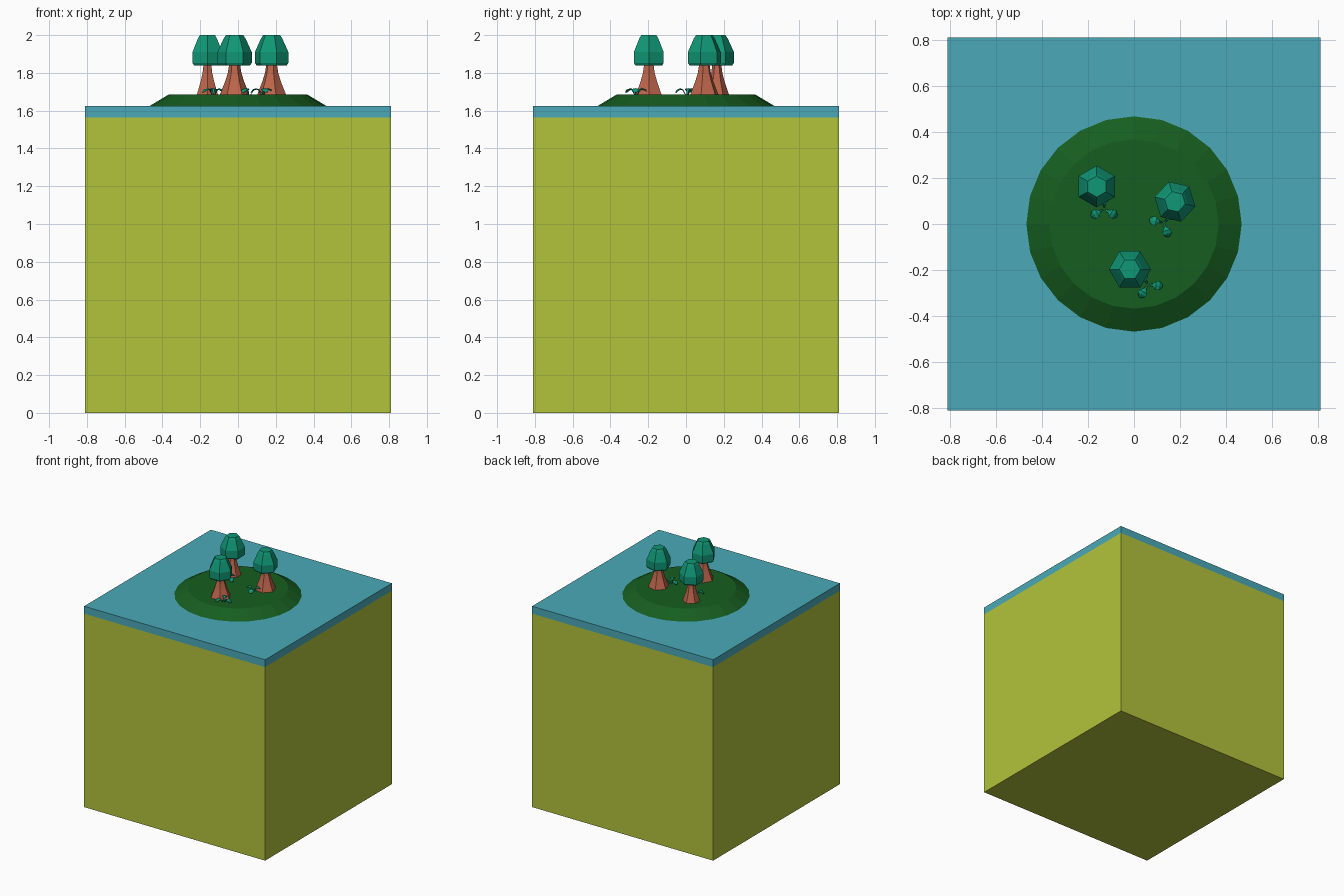
import bpy
import bmesh
from math import cos, sin, pi, radians

if "Cube" in bpy.data.objects:
    bpy.data.objects.remove(bpy.data.objects["Cube"])


def material(name, color):
    m = bpy.data.materials.new(name)
    m.diffuse_color = (*color, 1)
    m.use_nodes = True
    m.node_tree.nodes["Principled BSDF"].inputs["Base Color"].default_value = m.diffuse_color
    return m


SAND = material("lime", (0.45, 0.55, 0.045))
WATER = material("water_blue", (0.07, 0.40, 0.48))
GRASS = material("grass_green", (0.008, 0.11, 0.014))
LEAF = material("leaf_green", (0.005, 0.31, 0.18))
BARK = material("bark", (0.51, 0.13, 0.07))


def finish(name, bm, mat):
    bmesh.ops.recalc_face_normals(bm, faces=bm.faces)
    me = bpy.data.meshes.new(name)
    bm.to_mesh(me)
    bm.free()
    me.materials.append(mat)
    ob = bpy.data.objects.new(name, me)
    bpy.context.collection.objects.link(ob)
    return ob


def slab(name, half, z0, z1, mat):
    bm = bmesh.new()
    bmesh.ops.create_cube(bm, size=1)
    for v in bm.verts:
        v.co = (v.co.x * 2 * half, v.co.y * 2 * half, z0 if v.co.z < 0 else z1)
    return finish(name, bm, mat)


def lathe(name, profile, sides, x, y, rot, mat, scale=1):
    """Flat-faced solid from (radius, z) rings, capped at both ends."""
    bm = bmesh.new()
    rings = []
    for r, z in profile:
        rings.append([bm.verts.new((x + scale * r * cos(rot + 2 * pi * i / sides),
                                    y + scale * r * sin(rot + 2 * pi * i / sides), z))
                      for i in range(sides)])
    for a, b in zip(rings, rings[1:]):
        for i in range(sides):
            j = (i + 1) % sides
            bm.faces.new((a[i], a[j], b[j], b[i]))
    bm.faces.new(rings[0])
    bm.faces.new(rings[-1])
    return finish(name, bm, mat)


def sprout(name, x, y, angle):
    """Three arching leaves around one root: (reach, height, half width)."""
    blade = [(0.006, 1.685, 0.003), (0.022, 1.712, 0.006), (0.035, 1.719, 0.019),
             (0.05, 1.714, 0.019), (0.064, 1.698, 0.007)]
    bm = bmesh.new()
    for k in range(3):
        a = angle + k * 2 * pi / 3
        rows = []
        for r, z, w in blade:
            rows.append([bm.verts.new((x + r * cos(a) - s * w * sin(a),
                                       y + r * sin(a) + s * w * cos(a),
                                       z - abs(s) * w * 0.2)) for s in (-1, 0, 1)])
        for p, q in zip(rows, rows[1:]):
            for i in range(2):
                bm.faces.new((p[i], p[i + 1], q[i + 1], q[i]))
    ob = finish(name, bm, LEAF)
    mod = ob.modifiers.new("thickness", 'SOLIDIFY')
    mod.thickness = 0.003
    return ob


# Block with a water layer and a round island
slab("ground_block", 0.81, 0, 1.565, SAND)
slab("water_layer", 0.81, 1.565, 1.625, WATER)
lathe("island", [(0.468, 1.62), (0.468, 1.625), (0.368, 1.685)], 24, 0, 0, 0, GRASS)

# Trees: six-sided flared trunk and faceted crown
trunk = [(0.08, 1.68), (0.05, 1.755), (0.036, 1.80), (0.028, 1.85)]
crown = [(0.082, 1.84), (0.091, 1.853), (0.091, 1.91), (0.058, 1.982), (0.046, 2.0)]
trees = [(-0.162, 0.163, 90, 0.82), (0.178, 0.097, -13, 1), (-0.018, -0.197, 0, 1)]
for n, (x, y, rot, s) in enumerate(trees, 1):
    lathe(f"trunk_{n}", trunk, 6, x, y, radians(rot), BARK, s)
    lathe(f"crown_{n}", crown, 6, x, y, radians(rot), LEAF)

# Small leafy sprouts beside each tree
for n, (x, y, rot) in enumerate([(-0.13, 0.065, 90), (0.13, 0.005, 48),
                                 (0.06, -0.265, 117)], 1):
    sprout(f"sprout_{n}", x, y, radians(rot))
